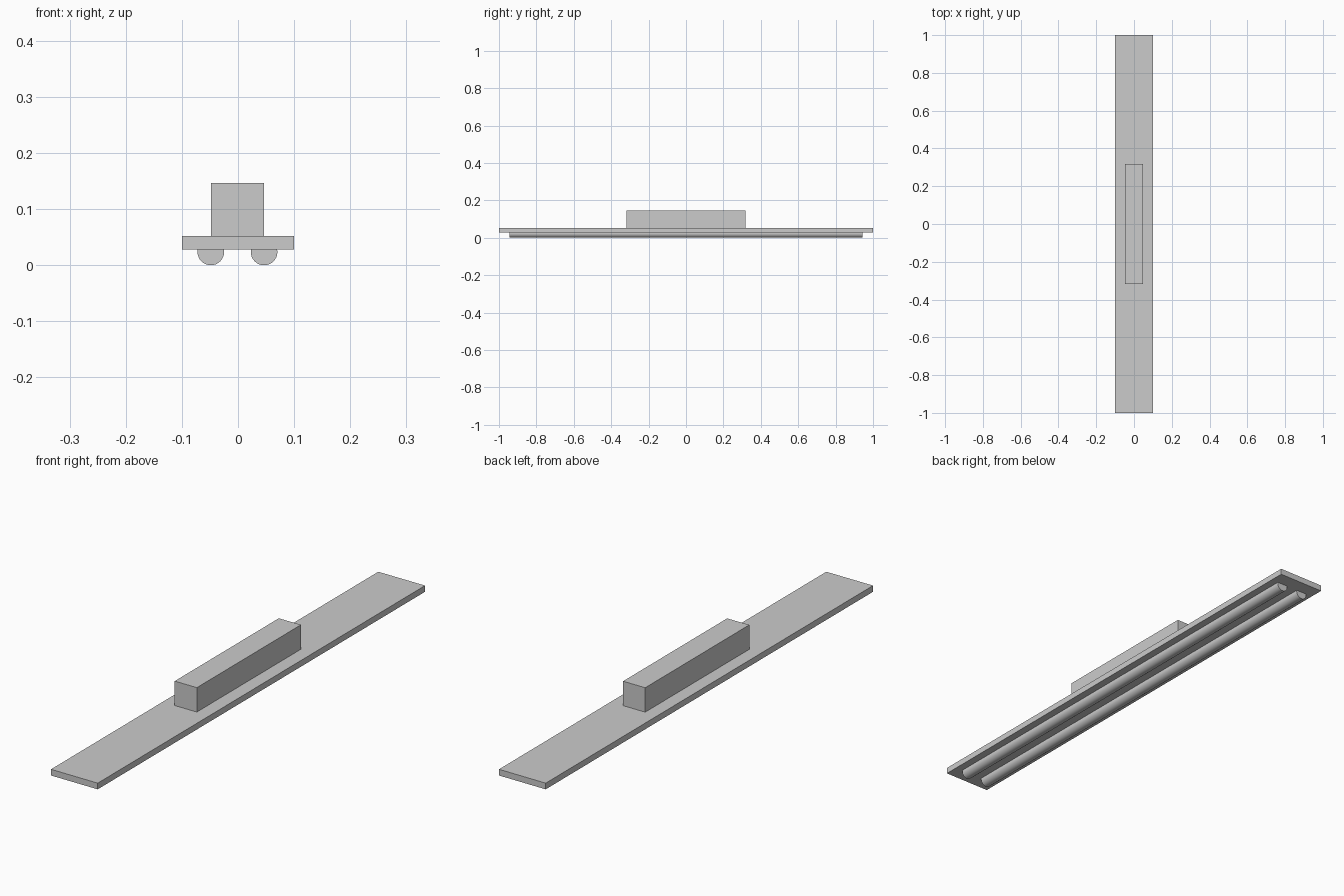
import bpy
from math import radians

if "Cube" in bpy.data.objects:
    bpy.data.objects.remove(bpy.data.objects["Cube"])


def box(name, x, y, z):
    """Box from (min, max) ranges on each axis."""
    mid = [(a + b) / 2 for a, b in (x, y, z)]
    bpy.ops.mesh.primitive_cube_add(size=1, location=mid)
    ob = bpy.context.object
    ob.name = name
    ob.scale = [b - a for a, b in (x, y, z)]
    bpy.ops.object.transform_apply(location=False, rotation=False, scale=True)
    return ob


def tube(name, x, radius, y0, y1):
    """Lamp tube lying along y, its lowest line on z = 0."""
    bpy.ops.mesh.primitive_cylinder_add(
        vertices=32, radius=radius, depth=y1 - y0,
        location=(x, (y0 + y1) / 2, radius), rotation=(radians(90), 0, 0))
    ob = bpy.context.object
    ob.name = name
    bpy.ops.object.shade_smooth_by_angle(angle=radians(30))
    return ob


# Long mounting plate
box("mounting_plate", (-0.1, 0.1), (-1, 1), (0.0285, 0.0525))

# Ballast housing on top
box("ballast_housing", (-0.048, 0.0465), (-0.318, 0.318), (0.0525, 0.147))

# Pair of lamp tubes half sunk into the plate's underside
for side, x in (("left", -0.0485), ("right", 0.0465)):
    tube(side + "_lamp_tube", x, 0.0237, -0.944, 0.944)
